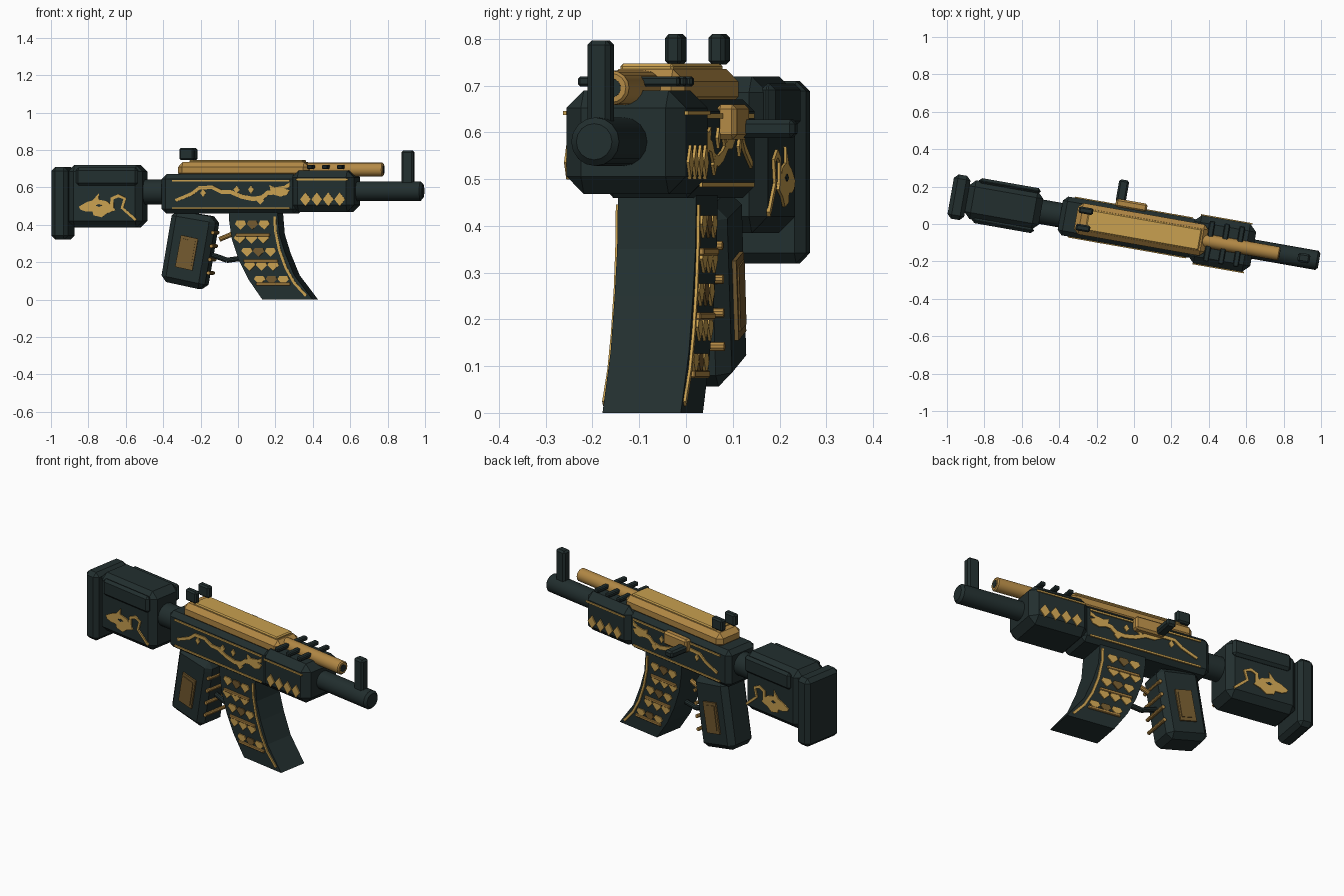
import bpy, bmesh, math
from mathutils import Matrix, Vector

cube = bpy.data.objects.get("Cube")
if cube:
    bpy.data.objects.remove(cube, do_unlink=True)

# The whole piece lies along a line turned slightly toward the front
TURN = Matrix.Translation((0, -0.022, 0)) @ Matrix.Rotation(math.radians(-10), 4, 'Z')


def material(name, rgb):
    m = bpy.data.materials.new(name)
    m.use_nodes = True
    m.diffuse_color = (*rgb, 1)
    m.node_tree.nodes["Principled BSDF"].inputs["Base Color"].default_value = (*rgb, 1)
    return m


DARK = material("dark gunmetal", (0.016, 0.028, 0.028))
GOLD = material("bright gold", (0.58, 0.35, 0.08))
BRASS = material("aged gold", (0.45, 0.25, 0.06))
BROWN = material("dull bronze", (0.17, 0.10, 0.028))


def finish(name, bm, mat, bevel=0.0):
    bmesh.ops.recalc_face_normals(bm, faces=bm.faces)
    mesh = bpy.data.meshes.new(name)
    bm.to_mesh(mesh)
    bm.free()
    mesh.materials.append(mat)
    ob = bpy.data.objects.new(name, mesh)
    bpy.context.collection.objects.link(ob)
    ob.matrix_world = TURN
    if bevel:
        mod = ob.modifiers.new("chamfer", 'BEVEL')
        mod.width, mod.segments = bevel, 1
        mod.limit_method, mod.angle_limit = 'ANGLE', math.radians(50)
    return ob


def add_prism(bm, pts, v0, v1):
    """Extrude a side outline across the width."""
    face = bm.faces.new([bm.verts.new((u, v0, z)) for u, z in pts])
    out = bmesh.ops.extrude_face_region(bm, geom=[face])["geom"]
    bmesh.ops.translate(bm, vec=(0, v1 - v0, 0),
                        verts=[g for g in out if isinstance(g, bmesh.types.BMVert)])


def prism(name, pts, half, mat, bevel=0.0):
    bm = bmesh.new()
    add_prism(bm, pts, -half, half)
    return finish(name, bm, mat, bevel)


def box(name, u, v, z, mat, bevel=0.0):
    bm = bmesh.new()
    add_prism(bm, [(u[0], z[0]), (u[1], z[0]), (u[1], z[1]), (u[0], z[1])], *v)
    return finish(name, bm, mat, bevel)


def plates(name, shapes, surface, mat, thick=0.006):
    """Thin inlays on both flanks."""
    bm = bmesh.new()
    for pts in shapes:
        for s in (-1, 1):
            add_prism(bm, pts, s * (surface - 0.002), s * (surface + thick))
    return finish(name, bm, mat)


def ribbon(path, widths):
    """Outline of a tapering band along a side path."""
    left, right = [], []
    for i, p in enumerate(path):
        a, b = Vector(path[max(i - 1, 0)]), Vector(path[min(i + 1, len(path) - 1)])
        d = (b - a).normalized()
        w = widths[0] + (widths[1] - widths[0]) * i / (len(path) - 1)
        n = Vector((-d.y, d.x)) * w / 2
        left.append(tuple(Vector(p) + n))
        right.append(tuple(Vector(p) - n))
    return left + right[::-1]


def rect(u0, u1, z0, z1):
    return [(u0, z0), (u1, z0), (u1, z1), (u0, z1)]


def diamond(u, z, w, h):
    return [(u - w, z), (u, z - h), (u + w, z), (u, z + h)]


def rod(name, a, b, r, mat, bevel=0.0, sides=16):
    a, b = Vector(a), Vector(b)
    bm = bmesh.new()
    rot = (b - a).to_track_quat('Z', 'Y').to_matrix().to_4x4()
    bmesh.ops.create_cone(bm, cap_ends=True, segments=sides, radius1=r, radius2=r,
                          depth=(b - a).length, matrix=Matrix.Translation((a + b) / 2) @ rot)
    ob = finish(name, bm, mat, bevel)
    bpy.ops.object.select_all(action='DESELECT')
    ob.select_set(True)
    bpy.context.view_layer.objects.active = ob
    bpy.ops.object.shade_smooth_by_angle(angle=math.radians(35))
    return ob


# Stock
box("butt_plate", (-0.995, -0.905), (-0.12, 0.12), (0.32, 0.71), DARK, 0.022)
box("stock_body", (-0.91, -0.505), (-0.105, 0.105), (0.385, 0.72), DARK, 0.035)
for side, s in (("right", -1), ("left", 1)):
    box(side + "_cheek_rest", (-0.86, -0.525), sorted((s * 0.09, s * 0.122)), (0.61, 0.705), DARK, 0.014)
rod("stock_neck", (-0.53, 0, 0.575), (-0.38, 0, 0.575), 0.066, DARK)

# Receiver, handguard and barrel
box("receiver", (-0.40, 0.34), (-0.105, 0.105), (0.46, 0.67), DARK, 0.025)
box("handguard", (0.307, 0.647), (-0.13, 0.13), (0.468, 0.69), DARK, 0.038)
rod("barrel", (0.6, 0, 0.58), (1.005, 0, 0.58), 0.052, DARK, 0.013)
box("front_sight", (0.889, 0.955), (-0.025, 0.025), (0.6, 0.797), DARK, 0.01)
rod("gas_tube", (0.36, 0, 0.695), (0.79, 0, 0.695), 0.037, BRASS, 0.006)
rod("gas_tube_bore", (0.77, 0, 0.695), (0.792, 0, 0.695), 0.02, DARK)
for i in range(3):
    u = 0.408 + i * 0.081
    box(f"vent_bar_{i + 1}", (u - 0.015, u + 0.015), (-0.11, 0.11), (0.698, 0.72), DARK, 0.005)

# Top cover and rear sight
box("top_cover", (-0.315, 0.395), (-0.085, 0.085), (0.65, 0.735), BRASS, 0.026)
box("top_cover_panel", (-0.255, 0.36), (-0.058, 0.058), (0.72, 0.747), GOLD, 0.006)
for side, v in (("right", -0.047), ("left", 0.047)):
    box(side + "_rear_sight", (-0.308, -0.23), (v - 0.018, v + 0.018), (0.745, 0.81), DARK, 0.008)

# Bolt
box("bolt_carrier", (-0.12, 0.05), (0.095, 0.14), (0.585, 0.66), BRASS, 0.01)
box("charging_handle", (-0.122, -0.068), (0.125, 0.245), (0.588, 0.628), DARK, 0.01)

# Grip with finger rods and side panels
prism("grip", [(-0.345, 0.48), (-0.11, 0.44), (-0.115, 0.39), (-0.175, 0.05), (-0.41, 0.1)], 0.087, DARK, 0.03)
plates("grip_panel", [[(-0.325, 0.175), (-0.232, 0.155), (-0.2, 0.325), (-0.293, 0.345)]], 0.087, BROWN, 0.009)
plates("grip_panel_center", [[(-0.308, 0.19), (-0.238, 0.175), (-0.215, 0.31), (-0.285, 0.327)]], 0.0935, BROWN)
for i in range(4):
    u, z = -0.148 + i * 0.008, 0.142 + i * 0.072
    rod(f"finger_rod_{i + 1}", (u, -0.08, z), (u, 0.08, z), 0.01, BRASS, sides=10)

# Trigger and guard
guard = [(-0.15, 0.24), (-0.1, 0.225), (-0.06, 0.21), (0.03, 0.222)]
for i, (a, b) in enumerate(zip(guard, guard[1:])):
    rod(f"trigger_guard_{i + 1}", (a[0], 0, a[1]), (b[0], 0, b[1]), 0.014, DARK, sides=10)
rod("trigger", (-0.1, 0, 0.322), (-0.02, 0, 0.355), 0.013, BRASS, sides=10)

# Curved magazine
back = [(-0.035, 0.48), (-0.033, 0.42), (-0.018, 0.32), (0.02, 0.21), (0.07, 0.11), (0.147, 0)]
front = [(0.42, 0), (0.32, 0.13), (0.27, 0.25), (0.239, 0.35), (0.228, 0.48)]
prism("magazine", back + front, 0.085, DARK)
edge = [(0.215, 0.445), (0.218, 0.37), (0.24, 0.265), (0.275, 0.17), (0.32, 0.09), (0.385, 0.02)]
plates("magazine_edge_trim", [ribbon(edge, (0.014, 0.014))], 0.085, GOLD)


def back_u(z):
    for (u0, z0), (u1, z1) in zip(back, back[1:]):
        if z1 <= z <= z0:
            return u0 + (u1 - u0) * (z0 - z) / (z0 - z1)


def scale(u, z):
    return [(u, z - 0.026), (u + 0.031, z + 0.004), (u + 0.021, z + 0.022),
            (u - 0.021, z + 0.022), (u - 0.031, z + 0.004)]


bright, dull = [], []
for row, z in enumerate((0.4, 0.325, 0.255, 0.18, 0.105)):
    for col in range(3):
        u = back_u(z) + 0.06 + col * 0.064 - (0.016 if row % 2 else 0)
        (dull if (row * 2 + col) % 4 == 1 else bright).append(scale(u, z))
plates("magazine_scales", bright, 0.085, GOLD)
plates("magazine_dull_scales", dull, 0.085, BROWN)
for i, z in enumerate((0.345, 0.207, 0.083)):
    u = back_u(z) + 0.025
    box(f"magazine_rib_{i + 1}", (u, u + 0.185), (-0.095, 0.095), (z - 0.008, z + 0.008), BRASS, 0.003)

# Gold trim and diamonds on the flanks
plates("receiver_trim", [rect(-0.34, 0.3, 0.63, 0.64), rect(-0.34, 0.3, 0.483, 0.493)], 0.105, GOLD)
plates("handguard_trim", [rect(0.34, 0.62, 0.637, 0.646)], 0.13, GOLD)
plates("handguard_diamonds", [diamond(0.39 + i * 0.062, 0.536, 0.029, 0.037) for i in range(4)], 0.13, GOLD)

# Serpent inlay on the receiver
body = [(-0.32, 0.53), (-0.27, 0.55), (-0.23, 0.567), (-0.19, 0.598), (-0.12, 0.6), (-0.07, 0.575),
        (-0.02, 0.575), (0.04, 0.55), (0.1, 0.538), (0.15, 0.545), (0.18, 0.57), (0.24, 0.577)]
head = [(0.2, 0.565), (0.25, 0.55), (0.285, 0.56), (0.3, 0.585), (0.27, 0.592), (0.3, 0.6),
        (0.298, 0.625), (0.27, 0.608), (0.22, 0.6), (0.19, 0.612)]
plates("serpent_body", [ribbon(body, (0.016, 0.026))], 0.105, GOLD)
plates("serpent_head", [head], 0.1054, GOLD)
plates("serpent_claws", [diamond(0.012, 0.588, 0.018, 0.02), diamond(0.09, 0.588, 0.016, 0.022),
                         diamond(-0.17, 0.57, 0.016, 0.022), diamond(0.14, 0.53, 0.022, 0.022)], 0.1052, GOLD)

# Beast inlay on the stock
beast = [(-0.845, 0.497), (-0.8, 0.522), (-0.77, 0.53), (-0.735, 0.57), (-0.738, 0.535), (-0.69, 0.525),
         (-0.665, 0.5), (-0.645, 0.478), (-0.69, 0.462), (-0.72, 0.44), (-0.765, 0.45), (-0.77, 0.47),
         (-0.805, 0.47), (-0.835, 0.48)]
neck = [(-0.665, 0.49), (-0.665, 0.54), (-0.63, 0.555), (-0.595, 0.54), (-0.61, 0.49), (-0.575, 0.46), (-0.535, 0.425)]
plates("beast_head", [beast], 0.105, GOLD)
plates("beast_mane", [ribbon(neck, (0.02, 0.013))], 0.1052, GOLD)
plates("beast_eye", [diamond(-0.735, 0.503, 0.018, 0.008)], 0.1095, DARK, 0.004)
